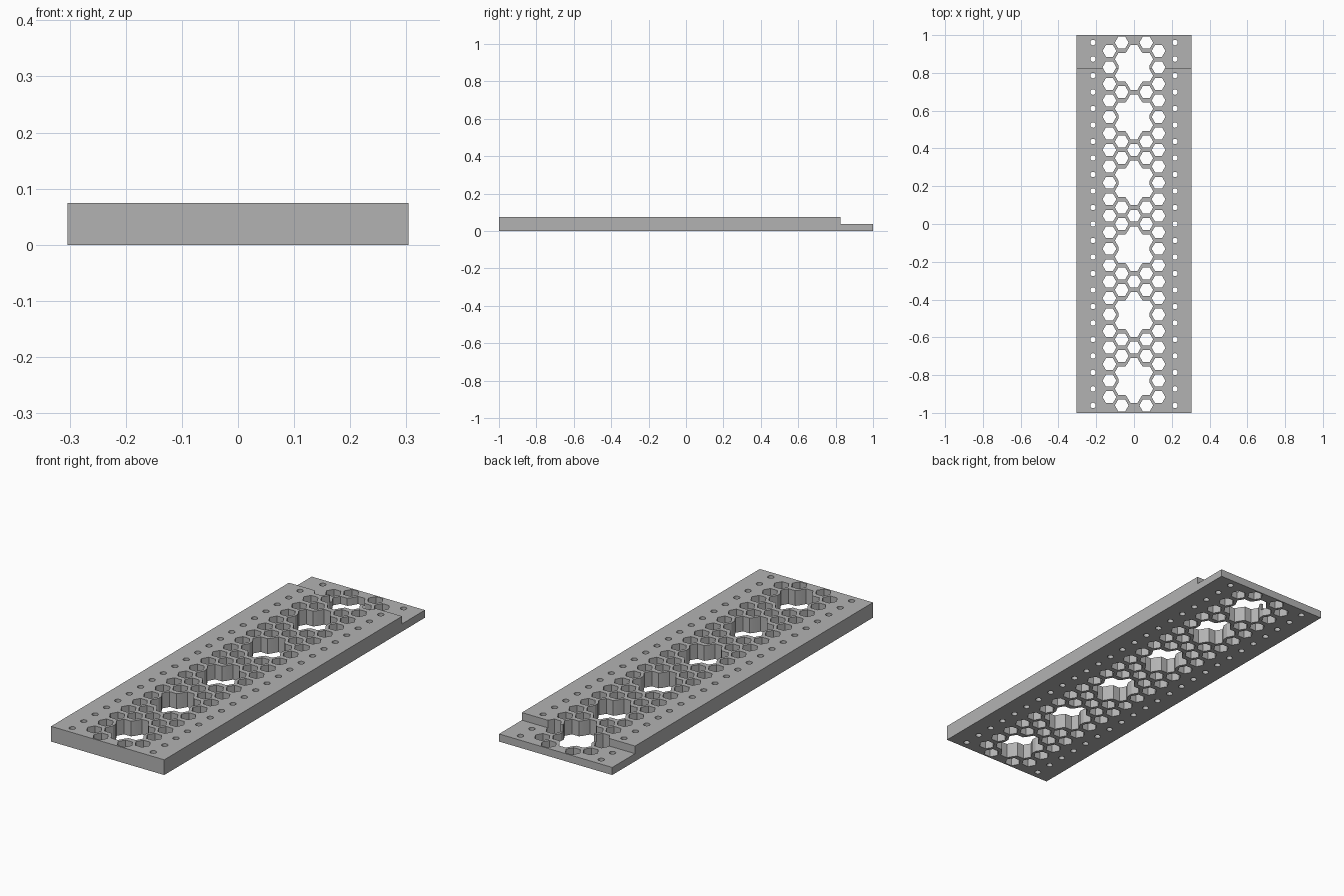
import bpy
import bmesh
from math import cos, sin, tau, radians

cube = bpy.data.objects.get("Cube")
if cube:
    bpy.data.objects.remove(cube)

PITCH = 0.0873            # spacing of holes along the plate
COL = 0.065               # spacing of hexagon columns
HEX_R = 0.0365            # hexagon corner radius
HALF_W, THICK, LIP, STEP_Y = 0.304, 0.074, 0.037, 0.825

grey = bpy.data.materials.new("plain grey")
grey.use_nodes = True
grey.diffuse_color = (0.45, 0.45, 0.45, 1)
grey.node_tree.nodes["Principled BSDF"].inputs["Base Color"].default_value = (0.45, 0.45, 0.45, 1)


def prism(bm, points, direction):
    """Extrude a closed outline into a solid."""
    face = bm.faces.new([bm.verts.new(p) for p in points])
    out = bmesh.ops.extrude_face_region(bm, geom=[face])["geom"]
    bmesh.ops.translate(bm, vec=direction,
                        verts=[v for v in out if isinstance(v, bmesh.types.BMVert)])


def cut(bm, outline, x, y):
    prism(bm, [(x + px, y + py, -0.05) for px, py in outline], (0, 0, 0.2))


def ngon(radius, sides):
    return [(radius * cos(tau * i / sides), radius * sin(tau * i / sides)) for i in range(sides)]


def make_object(name, bm):
    bmesh.ops.recalc_face_normals(bm, faces=bm.faces)
    mesh = bpy.data.meshes.new(name)
    bm.to_mesh(mesh)
    bm.free()
    mesh.materials.append(grey)
    obj = bpy.data.objects.new(name, mesh)
    bpy.context.collection.objects.link(obj)
    return obj


# Stepped plate: side profile extruded across the width
bm = bmesh.new()
profile = [(-1, 0), (1, 0), (1, LIP), (STEP_Y, LIP), (STEP_Y, THICK), (-1, THICK)]
prism(bm, [(-HALF_W, y, z) for y, z in profile], (2 * HALF_W, 0, 0))
plate = make_object("perforated_plate", bm)

# Flower opening outline: seven neighbouring hexagons merged into one
h, w = HEX_R * 0.866, HEX_R / 2
quarter = [(COL + w, PITCH / 2 - h), (COL + HEX_R, PITCH / 2), (COL + w, PITCH / 2 + h),
           (COL - w, PITCH / 2 + h), (HEX_R, PITCH), (w, PITCH + h)]
half = quarter + [(-x, y) for x, y in reversed(quarter)]
flower = half + [(-x, -y) for x, y in half]
flower_rows = [-9.5, -5.5, -1.5, 2.5, 6.5, 9.5]

bm = bmesh.new()
for row in flower_rows:
    cut(bm, flower, 0, row * PITCH)

# Hexagon grid, skipping the cells the flowers have swallowed
hexagon = ngon(HEX_R, 6)
for col in range(-2, 3):
    count = 23 if col % 2 else 22
    for i in range(count):
        row = i - (count - 1) / 2
        reach = 0.6 if col else 1.1
        if abs(col) < 2 and any(abs(row - f) < reach for f in flower_rows):
            continue
        if col == 0 and abs(row) > 10:
            continue
        cut(bm, hexagon, col * COL, row * PITCH)

# Round screw holes along both edges
for side in (-1, 1):
    for row in range(-11, 12):
        cut(bm, ngon(0.0145, 16), side * 0.217, row * PITCH)
cutter = make_object("hole_cutter", bm)
cutter.hide_render = True

# Cut the holes and discard the cutter
mod = plate.modifiers.new("holes", 'BOOLEAN')
mod.operation, mod.solver, mod.object = 'DIFFERENCE', 'EXACT', cutter
bpy.context.view_layer.objects.active = plate
plate.select_set(True)
bpy.ops.object.modifier_apply(modifier=mod.name)
bpy.data.objects.remove(cutter)
bpy.ops.object.shade_smooth_by_angle(angle=radians(30))
